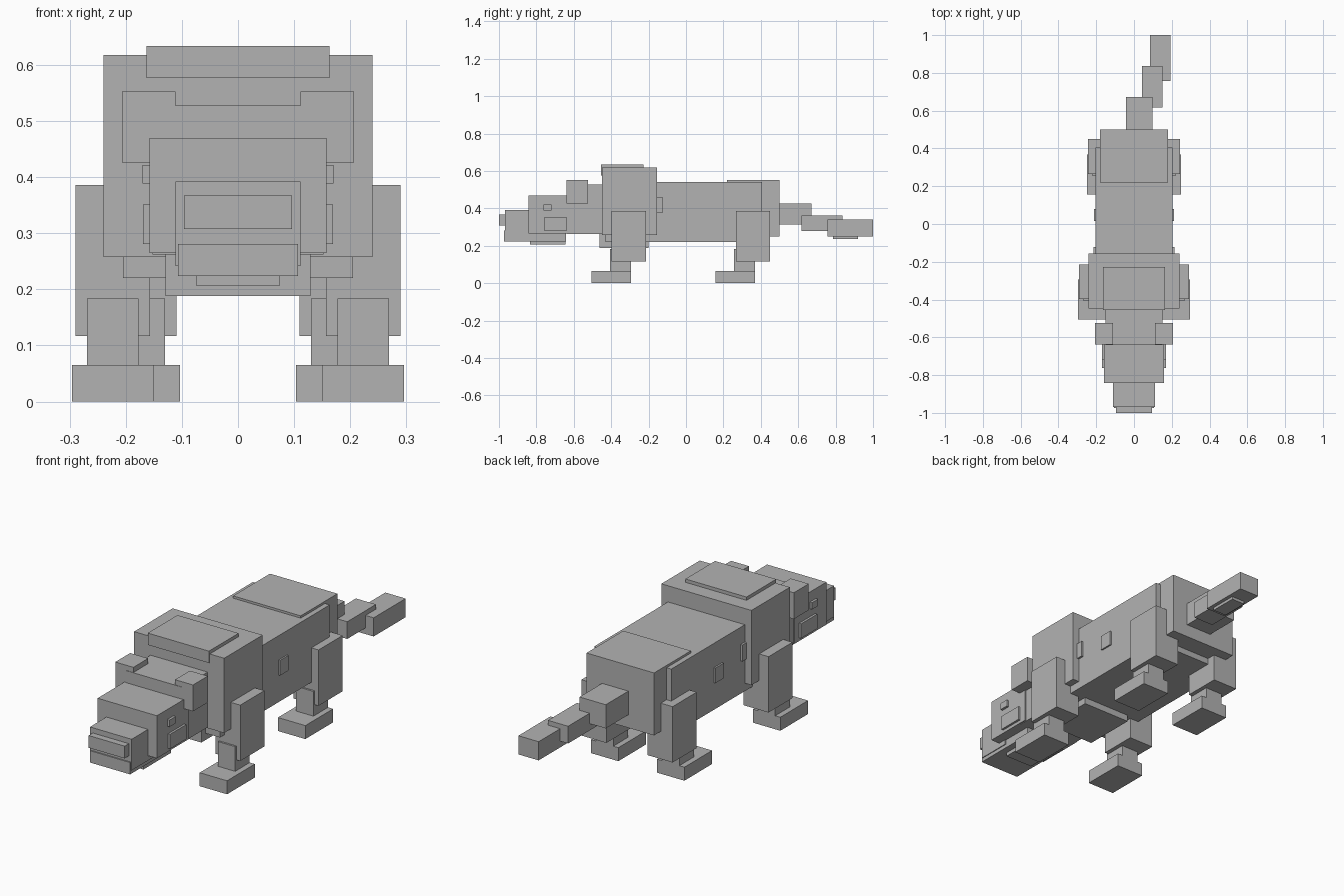
import bpy
import bmesh

grey = bpy.data.materials.new("plain_grey")
grey.diffuse_color = (0.45, 0.45, 0.45, 1)


def block(name, x, y, z):
    """Box spanning the given (low, high) ranges."""
    bm = bmesh.new()
    bmesh.ops.create_cube(bm, size=1)
    for v in bm.verts:
        v.co = [r[0] if c < 0 else r[1] for c, r in zip(v.co, (x, y, z))]
    mesh = bpy.data.meshes.new(name)
    bm.to_mesh(mesh)
    bm.free()
    mesh.materials.append(grey)
    ob = bpy.data.objects.new(name, mesh)
    bpy.context.collection.objects.link(ob)


def centred(name, half, y, z):
    block(name, (-half, half), y, z)


def pair(name, x, y, z):
    block(name + "_right", x, y, z)
    block(name + "_left", (-x[1], -x[0]), y, z)


# Torso
centred("body", 0.205, (-0.43, 0.405), (0.22, 0.54))
centred("rump", 0.18, (0.22, 0.50), (0.25, 0.551))
centred("shoulders", 0.24, (-0.448, -0.155), (0.258, 0.618))
centred("shoulder_plate", 0.163, (-0.454, -0.228), (0.577, 0.634))
centred("brisket", 0.129, (-0.463, -0.20), (0.188, 0.30))
pair("front_side_spot", (0.18, 0.215), (-0.18, -0.123), (0.378, 0.457))
pair("rear_side_spot", (0.18, 0.213), (0.016, 0.08), (0.35, 0.423))

# Neck and head
centred("neck", 0.152, (-0.64, -0.42), (0.262, 0.528))
centred("head", 0.158, (-0.843, -0.60), (0.265, 0.47))
centred("snout", 0.111, (-0.968, -0.80), (0.242, 0.392))
centred("nose", 0.096, (-1.0, -0.94), (0.308, 0.367))
centred("jaw", 0.107, (-0.974, -0.642), (0.224, 0.281))
centred("chin", 0.074, (-0.834, -0.645), (0.206, 0.25))
pair("ear", (0.111, 0.207), (-0.638, -0.525), (0.426, 0.553))
pair("eye", (0.14, 0.17), (-0.763, -0.718), (0.389, 0.422))
pair("cheek", (0.14, 0.169), (-0.758, -0.635), (0.281, 0.351))

# Legs: inner edge of upper leg, front edge of upper leg
for name, x, y in (("front", 0.157, -0.397), ("rear", 0.11, 0.266)):
    pair(name + "_upper_leg", (x, x + 0.133), (y, y + 0.183), (0.117, 0.386))
    pair(name + "_shin", (x + 0.02, x + 0.112), (y - 0.009, y + 0.102), (0.05, 0.184))
    pair(name + "_foot", (x - 0.007, x + 0.139), (y - 0.109, y + 0.102), (0, 0.065))

# Tail, bending to one side
block("tail_base", (-0.043, 0.097), (0.46, 0.672), (0.313, 0.427))
block("tail_middle", (0.043, 0.15), (0.617, 0.836), (0.28, 0.363))
block("tail_end", (0.085, 0.193), (0.757, 1.0), (0.25, 0.34))
block("tail_underside", (0.103, 0.175), (0.785, 0.92), (0.236, 0.27))
